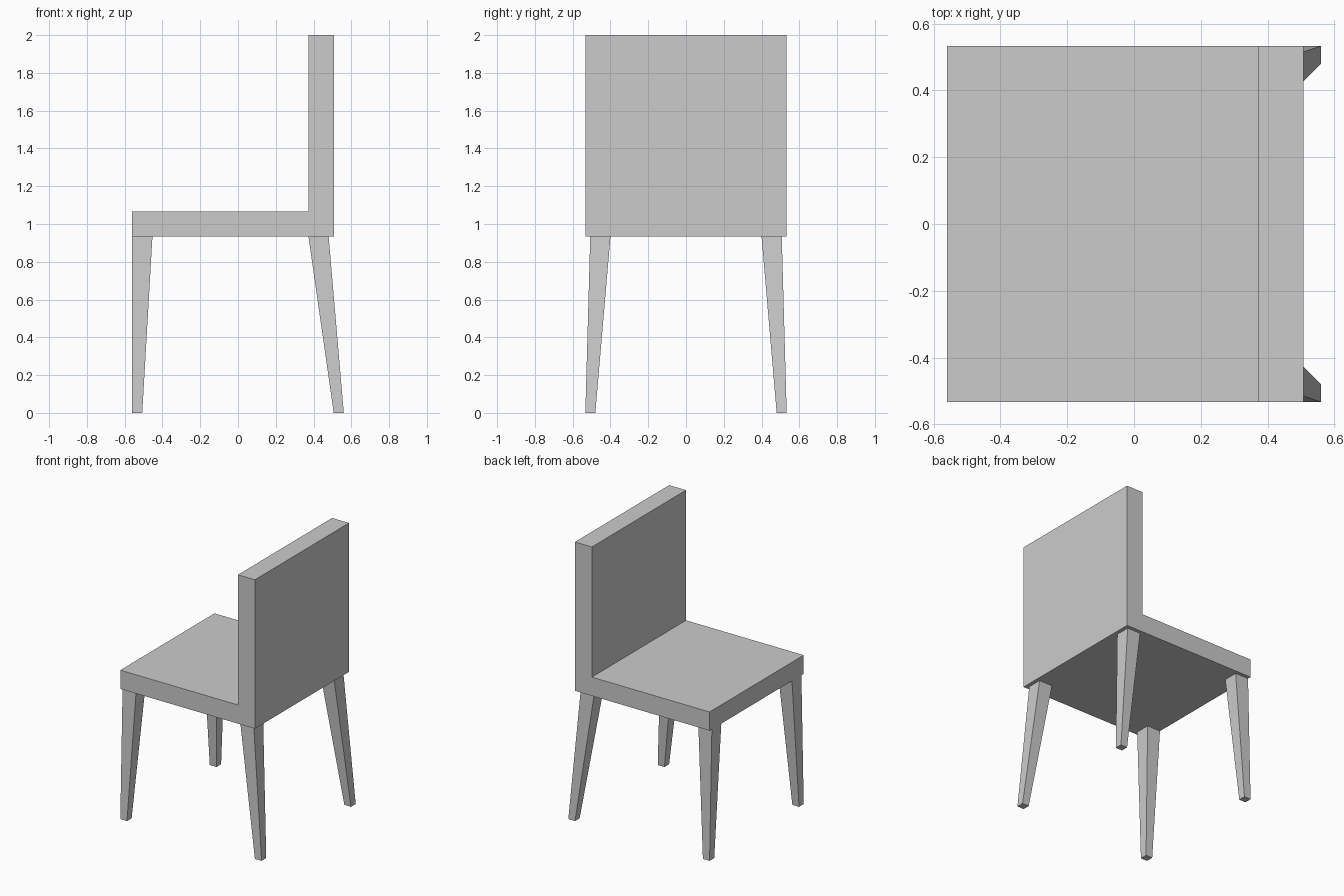
import bpy

if "Cube" in bpy.data.objects:
    bpy.data.objects.remove(bpy.data.objects["Cube"])


def make_mesh(name, bottom, top):
    """Join two matching outlines into a closed solid."""
    n = len(bottom)
    faces = [tuple(reversed(range(n))), tuple(range(n, 2 * n))]
    faces += [(i, (i + 1) % n, n + (i + 1) % n, n + i) for i in range(n)]
    mesh = bpy.data.meshes.new(name)
    mesh.from_pydata(bottom + top, [], faces)
    mesh.update()
    obj = bpy.data.objects.new(name, mesh)
    bpy.context.collection.objects.link(obj)
    return obj


def rect(x0, x1, y0, y1, z):
    return [(x0, y0, z), (x1, y0, z), (x1, y1, z), (x0, y1, z)]


HALF = 0.533      # half width of the seat
SEAT_Z = 0.933    # underside of the seat

# Seat and backrest: one L-shaped profile extruded across y
profile = [(-0.56, SEAT_Z), (0.507, SEAT_Z), (0.507, 2.0),
           (0.373, 2.0), (0.373, 1.067), (-0.56, 1.067)]
make_mesh("seat_and_backrest",
          [(x, HALF, z) for x, z in profile],
          [(x, -HALF, z) for x, z in profile])

# Tapered legs: (name, foot x range, top x range), mirrored across y
for name, foot, head in [("front_leg", (-0.56, -0.507), (-0.56, -0.453)),
                         ("rear_leg", (0.507, 0.56), (0.373, 0.48))]:
    for side, s in (("left", 1), ("right", -1)):
        fy = sorted((s * 0.48, s * HALF))
        ty = sorted((s * 0.40, s * 0.507))
        make_mesh(f"{name}_{side}", rect(*foot, *fy, 0), rect(*head, *ty, SEAT_Z))
